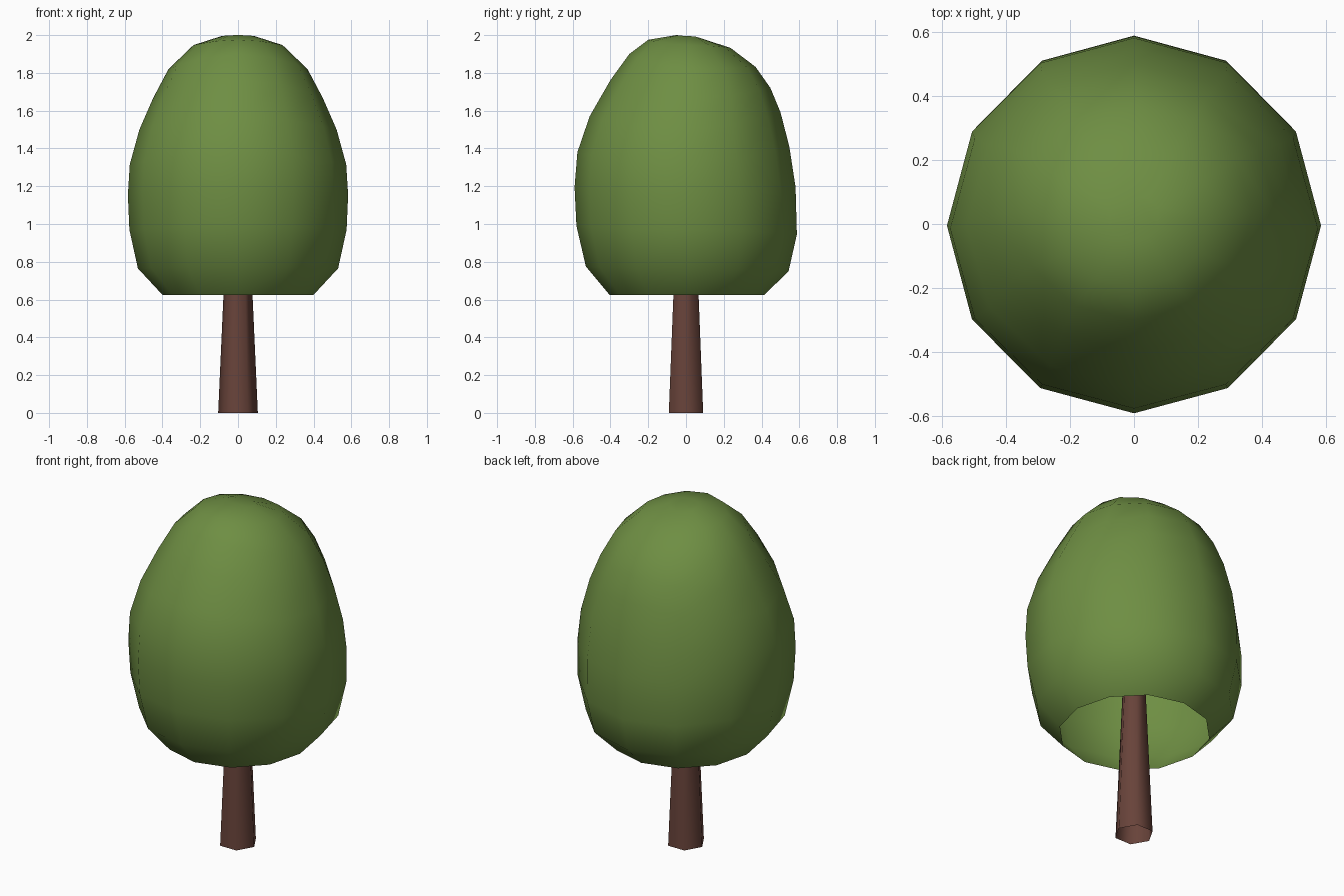
import bpy, bmesh, math

if "Cube" in bpy.data.objects:
    bpy.data.objects.remove(bpy.data.objects["Cube"])


def material(name, rgb):
    m = bpy.data.materials.new(name)
    m.diffuse_color = (*rgb, 1.0)
    m.use_nodes = True
    m.node_tree.nodes["Principled BSDF"].inputs["Base Color"].default_value = m.diffuse_color
    return m


def ring_tube(name, rings, mat, cap_top):
    """Skin a list of point rings into a smooth shaded tube, open at the bottom."""
    bm = bmesh.new()
    loops = [[bm.verts.new(p) for p in ring] for ring in rings]
    n = len(loops[0])
    for low, high in zip(loops, loops[1:]):
        for i in range(n):
            j = (i + 1) % n
            bm.faces.new((low[i], low[j], high[j], high[i]))
    if cap_top:
        bm.faces.new(loops[-1])
    for f in bm.faces:
        f.smooth = True
    mesh = bpy.data.meshes.new(name)
    bm.to_mesh(mesh)
    bm.free()
    mesh.materials.append(mat)
    obj = bpy.data.objects.new(name, mesh)
    bpy.context.collection.objects.link(obj)
    return obj


green = material("leaf green", (0.156, 0.271, 0.056))
brown = material("bark brown", (0.138, 0.056, 0.042))

# Crown: one row per ring - side (x, z), front (y, z), back (y, z)
profile = [
    ((0.40, 0.625), (-0.405, 0.625), (0.415, 0.625)),
    ((0.53, 0.765), (-0.53, 0.775), (0.543, 0.75)),
    ((0.575, 0.97), (-0.58, 0.99), (0.587, 0.945)),
    ((0.583, 1.155), (-0.59, 1.195), (0.58, 1.195)),
    ((0.573, 1.315), (-0.575, 1.38), (0.547, 1.41)),
    ((0.522, 1.50), (-0.51, 1.57), (0.50, 1.592)),
    ((0.45, 1.665), (-0.40, 1.762), (0.447, 1.72)),
    ((0.368, 1.82), (-0.30, 1.90), (0.368, 1.832)),
    ((0.236, 1.947), (-0.20, 1.975), (0.236, 1.932)),
    ((0.087, 1.995), (-0.05, 2.0), (0.087, 1.98)),
]
crown_rings = []
for (sx, sz), (fy, fz), (by, bz) in profile:
    ring = []
    for k in range(12):
        c, s = math.cos(k * math.pi / 6), math.sin(k * math.pi / 6)
        end_z = bz if s > 0 else fz
        ring.append((sx * c, (by + fy) / 2 + (by - fy) / 2 * s,
                     sz * c * c + end_z * s * s))
    crown_rings.append(ring)
ring_tube("crown", crown_rings, green, True)

# Trunk: tapered six-sided tube running up inside the crown
trunk_rings = [[(r * math.cos(k * math.pi / 3), r * math.sin(k * math.pi / 3), z)
                for k in range(6)] for r, z in ((0.105, 0.0), (0.06, 1.0))]
ring_tube("trunk", trunk_rings, brown, False)
